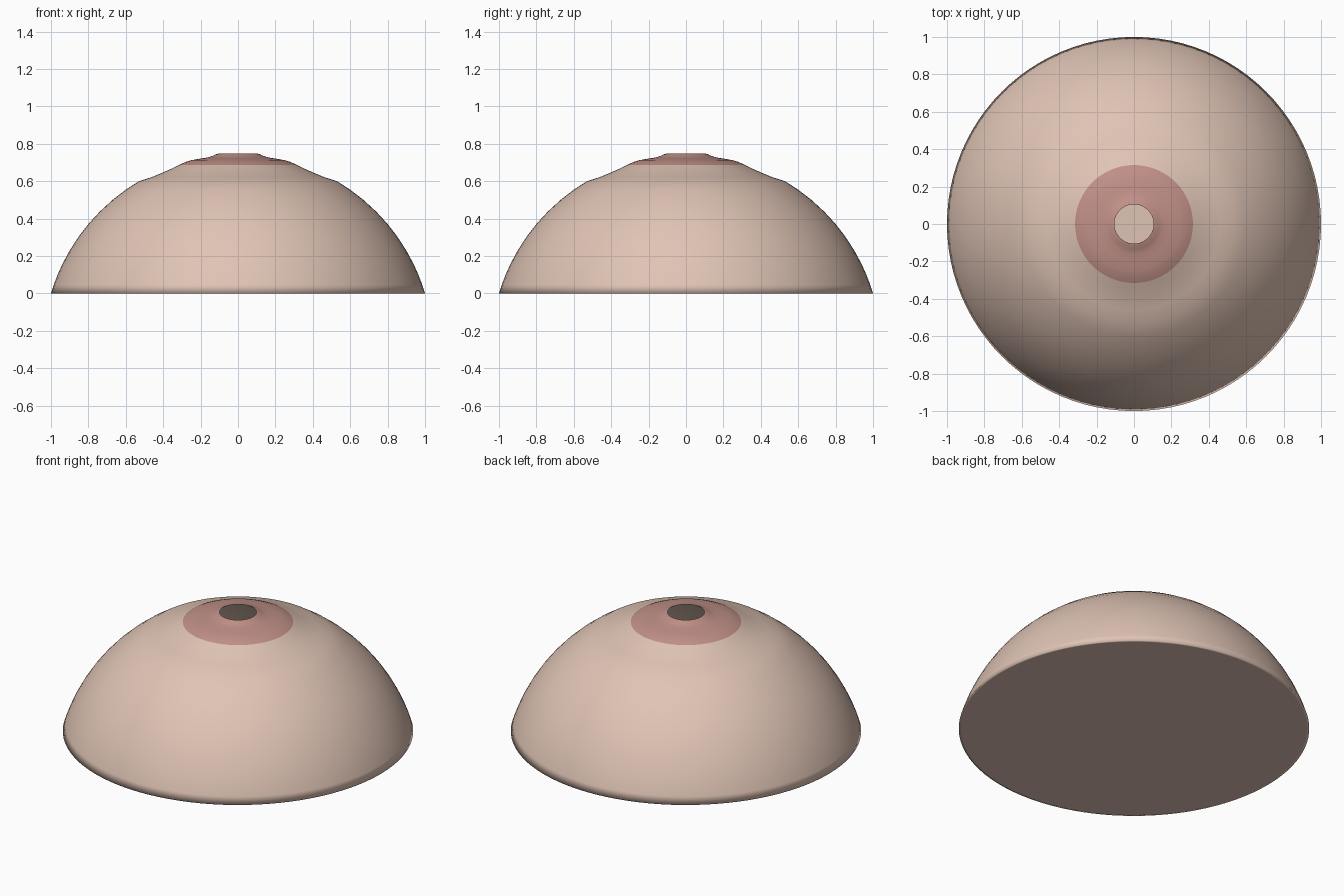
import bpy
import bmesh
import math

cube = bpy.data.objects.get("Cube")
if cube:
    bpy.data.objects.remove(cube, do_unlink=True)

SEGMENTS = 96


def make_material(name, colour):
    mat = bpy.data.materials.new(name)
    mat.use_nodes = True
    mat.diffuse_color = colour
    mat.node_tree.nodes["Principled BSDF"].inputs["Base Color"].default_value = colour
    return mat


def sphere_height(r):
    # Spherical cap that meets the ground at radius 1
    return math.sqrt(1.09 - r * r) - 0.3


pale = make_material("pale_beige", (0.74, 0.55, 0.46, 1))
rose = make_material("dusty_rose", (0.53, 0.28, 0.245, 1))

# Profile from the base centre, around the rim and up to the open top
base = [(0.5, 0), (0.985, 0), (1, 0)]
wall = [(r, sphere_height(r)) for r in
        (0.985, 0.965, 0.94, 0.9, 0.85, 0.8, 0.74, 0.67, 0.6, 0.53)]
shoulder = [(0.46, 0.622), (0.4, 0.647), (0.35, 0.669), (0.315, 0.687)]
crown = [(0.28, 0.703), (0.25, 0.712), (0.2, 0.721),
         (0.16, 0.727), (0.135, 0.735), (0.12, 0.743), (0.105, 0.747)]
profile = base + wall + shoulder + crown
rose_start = len(base + wall + shoulder) - 1

bm = bmesh.new()
rings = []
for r, z in profile:
    angles = [math.tau * i / SEGMENTS for i in range(SEGMENTS)]
    rings.append([bm.verts.new((r * math.cos(a), r * math.sin(a), z)) for a in angles])

# Closed base disc
bm.faces.new(list(reversed(rings[0])))

# Skin between the rings, with the rose patch around the opening
for k, (low, high) in enumerate(zip(rings, rings[1:])):
    for i in range(SEGMENTS):
        j = (i + 1) % SEGMENTS
        face = bm.faces.new((low[i], low[j], high[j], high[i]))
        face.material_index = 1 if k >= rose_start else 0

for face in bm.faces:
    face.smooth = True

mesh = bpy.data.meshes.new("dome_shell")
bm.to_mesh(mesh)
bm.free()
mesh.materials.append(pale)
mesh.materials.append(rose)
dome = bpy.data.objects.new("dome_shell", mesh)
bpy.context.collection.objects.link(dome)
